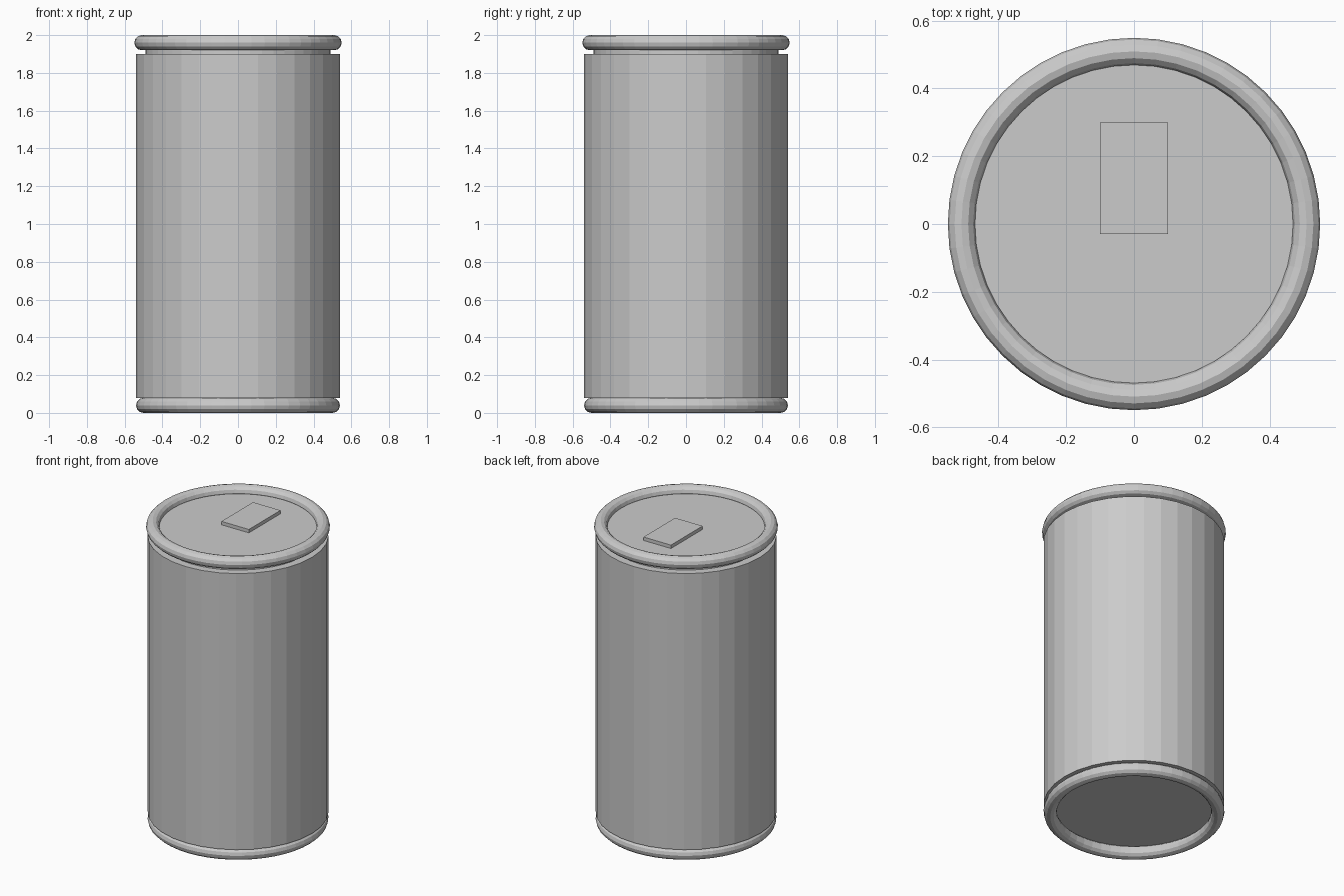
import bpy

default_cube = bpy.data.objects.get("Cube")
if default_cube:
    bpy.data.objects.remove(default_cube, do_unlink=True)

# One plain metal colour for every part
metal = bpy.data.materials.new("grey_metal")
metal.use_nodes = True
GREY = (0.6, 0.6, 0.6, 1.0)
metal.diffuse_color = GREY
metal.node_tree.nodes["Principled BSDF"].inputs["Base Color"].default_value = GREY


def finish(name):
    obj = bpy.context.object
    obj.name = name
    obj.data.name = name
    obj.data.materials.append(metal)
    return obj


def cylinder(name, radius, bottom, top, sides=32):
    bpy.ops.mesh.primitive_cylinder_add(
        vertices=sides, radius=radius, depth=top - bottom,
        location=(0, 0, (bottom + top) / 2))
    return finish(name)


def ring(name, radius, thickness, height):
    bpy.ops.mesh.primitive_torus_add(
        major_radius=radius, minor_radius=thickness,
        major_segments=48, minor_segments=12, location=(0, 0, height))
    return finish(name)


# Can body with a rolled ring at each end
cylinder("can_body", 0.54, 0.08, 1.9)
ring("bottom_rim", 0.5, 0.04, 0.04)
ring("top_rim", 0.509, 0.04, 1.96)

# Neck below the top rim, closed by the sunken lid
cylinder("neck_and_lid", 0.49, 1.895, 1.955, 48)

# Flat pull tab lying on the lid
bpy.ops.mesh.primitive_cube_add(size=1, location=(0, 0.135, 1.965))
tab = finish("pull_tab")
tab.scale = (0.2, 0.33, 0.025)
bpy.ops.object.transform_apply(location=False, rotation=False, scale=True)
